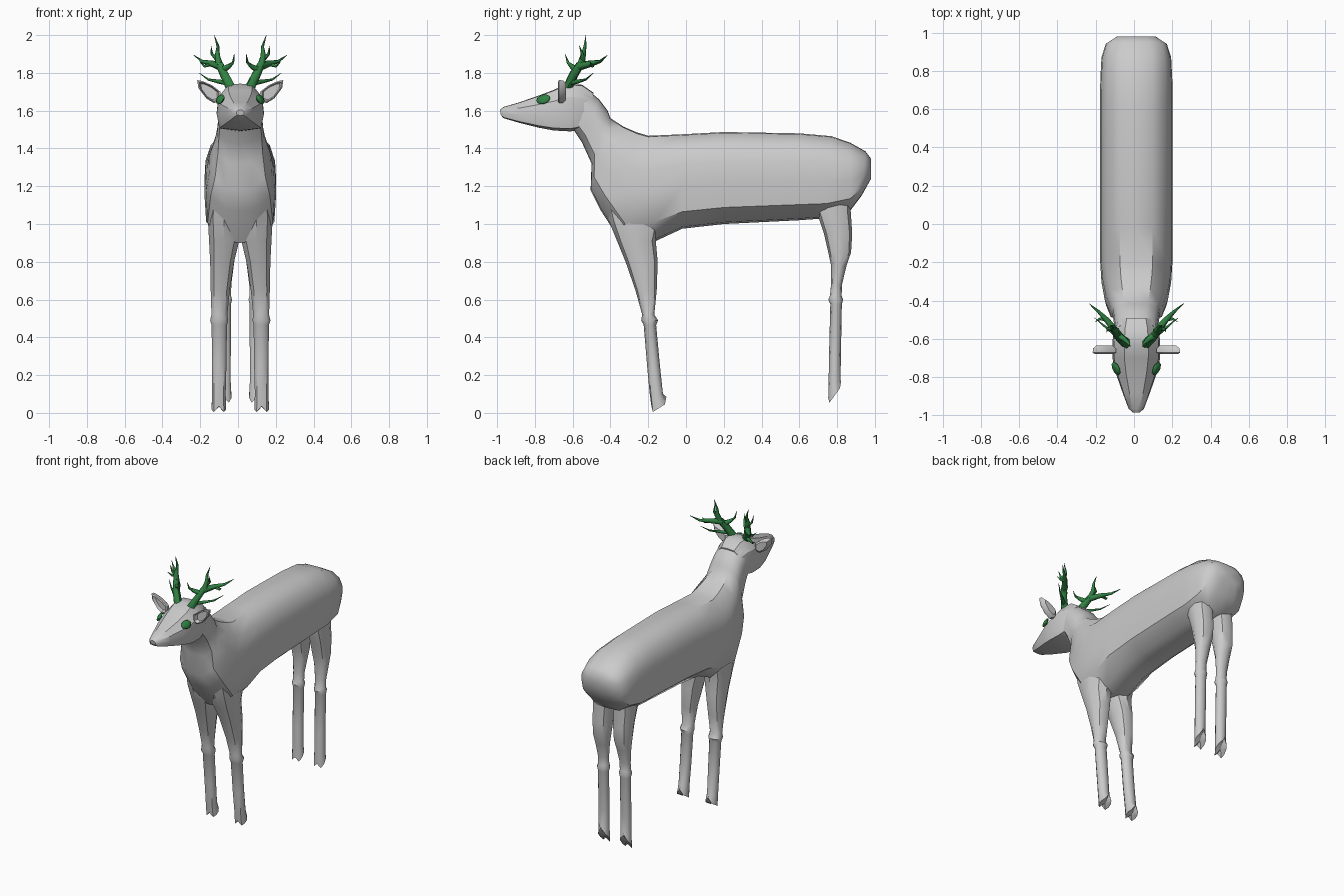
import bpy, bmesh, math
from mathutils import Vector

CX = 0.012  # symmetry plane


def material(name, rgb):
    m = bpy.data.materials.new(name)
    m.diffuse_color = (*rgb, 1)
    return m


GREY = material("light grey", (0.6, 0.6, 0.6))
GREEN = material("forest green", (0.03, 0.22, 0.055))


def finish(name, bm, mat, angle=40):
    bmesh.ops.recalc_face_normals(bm, faces=bm.faces)
    me = bpy.data.meshes.new(name)
    bm.to_mesh(me)
    bm.free()
    me.materials.append(mat)
    ob = bpy.data.objects.new(name, me)
    bpy.context.collection.objects.link(ob)
    bpy.ops.object.select_all(action='DESELECT')
    ob.select_set(True)
    bpy.context.view_layer.objects.active = ob
    bpy.ops.object.shade_smooth_by_angle(angle=math.radians(angle))
    return ob


def loft(bm, rings):
    """Skin closed rings of points and cap both ends."""
    vs = [[bm.verts.new(p) for p in r] for r in rings]
    n = len(vs[0])
    for a, b in zip(vs, vs[1:]):
        for i in range(n):
            j = (i + 1) % n
            bm.faces.new((a[i], a[j], b[j], b[i]))
    for r in (vs[0], vs[-1]):
        c = bm.verts.new(sum((v.co for v in r), Vector()) / n)
        for i in range(n):
            bm.faces.new((r[i], r[(i + 1) % n], c))


def section(profile, ty, tz, by, bz, w):
    """Mirrored cross-section between a top and a bottom point."""
    half = [(a * w, by + (ty - by) * t, bz + (tz - bz) * t) for a, t in profile]
    right = [Vector((CX + x, y, z)) for x, y, z in half]
    left = [Vector((CX - x, y, z)) for x, y, z in half[-2:0:-1]]
    return right + left


# Torso and neck, from rump to throat: top y, z, bottom y, z, half width
TORSO = [(0, 1), (0.45, 0.99), (0.82, 0.86), (0.97, 0.68), (1, 0.45), (0.95, 0.18), (0.5, 0.02), (0, 0)]
bm = bmesh.new()
loft(bm, [section(TORSO, *r) for r in (
    (0.98, 1.345, 0.98, 1.24, 0.10), (0.95, 1.385, 0.93, 1.15, 0.16),
    (0.87, 1.43, 0.87, 1.07, 0.182), (0.77, 1.465, 0.74, 1.03, 0.188),
    (0.60, 1.48, 0.60, 1.02, 0.19), (0.20, 1.487, 0.20, 1.0, 0.19),
    (-0.02, 1.475, -0.02, 0.975, 0.19), (-0.20, 1.467, -0.16, 0.91, 0.19),
    (-0.26, 1.485, -0.34, 0.90, 0.182), (-0.33, 1.515, -0.45, 1.07, 0.165),
    (-0.40, 1.56, -0.505, 1.18, 0.14), (-0.415, 1.60, -0.50, 1.32, 0.125),
    (-0.46, 1.66, -0.55, 1.43, 0.118), (-0.52, 1.71, -0.61, 1.52, 0.11))])
finish("body", bm, GREY)

# Wedge-shaped head, from nose to nape
HEAD = [(0, 1), (0.5, 0.98), (0.93, 0.72), (1, 0.4), (0.88, 0.06), (0, 0)]
bm = bmesh.new()
loft(bm, [section(HEAD, *r) for r in (
    (-0.985, 1.605, -0.98, 1.575, 0.02), (-0.965, 1.62, -0.965, 1.56, 0.04),
    (-0.88, 1.645, -0.88, 1.535, 0.072), (-0.78, 1.68, -0.78, 1.51, 0.107),
    (-0.70, 1.71, -0.70, 1.495, 0.125), (-0.63, 1.743, -0.61, 1.49, 0.125),
    (-0.55, 1.737, -0.56, 1.50, 0.118), (-0.49, 1.695, -0.52, 1.53, 0.10))])
finish("head", bm, GREY, 32)


def leg(name, s, rows, toe):
    """Rows: z, front y, back y, inner x, outer x. Toe: front z, back z of the sole."""
    rings = []
    for k, (z, yf, yb, xi, xo) in enumerate(rows):
        ring = []
        for i in range(10):
            a = 2 * math.pi * i / 10
            c, d = math.cos(a), math.sin(a)
            x = (xi + xo) / 2 + (xo - xi) / 2 * math.copysign(abs(d) ** 0.8, d) * 1.03
            y = (yf + yb) / 2 + (yb - yf) / 2 * c
            zz = z
            if k == len(rows) - 1:  # sloping cloven sole
                zz = toe[0] + (toe[1] - toe[0]) * (c + 1) / 2
                zz += 0.035 if abs(d) < 0.1 else 0
            ring.append(Vector((CX + s * x, y, zz)))
        rings.append(ring)
    bm = bmesh.new()
    loft(bm, rings)
    finish(name, bm, GREY)


FRONT = [(1.22, -0.46, -0.12, 0.0, 0.165), (1.02, -0.41, -0.13, 0.0, 0.172),
         (0.91, -0.365, -0.16, 0.005, 0.166), (0.80, -0.32, -0.15, 0.032, 0.16),
         (0.65, -0.268, -0.155, 0.055, 0.157), (0.52, -0.232, -0.168, 0.068, 0.153),
         (0.49, -0.237, -0.148, 0.064, 0.16), (0.465, -0.224, -0.158, 0.07, 0.152),
         (0.25, -0.206, -0.138, 0.073, 0.15), (0.10, -0.192, -0.122, 0.077, 0.15),
         (0.0, -0.183, -0.104, 0.074, 0.152)]
REAR = [(1.18, 0.68, 0.88, 0.015, 0.15), (1.07, 0.69, 0.872, 0.015, 0.15),
        (0.95, 0.73, 0.88, 0.018, 0.145), (0.85, 0.753, 0.874, 0.024, 0.142),
        (0.78, 0.768, 0.85, 0.034, 0.135), (0.68, 0.768, 0.826, 0.047, 0.125),
        (0.62, 0.762, 0.824, 0.048, 0.125), (0.60, 0.753, 0.832, 0.043, 0.13),
        (0.575, 0.764, 0.825, 0.049, 0.125), (0.30, 0.757, 0.82, 0.05, 0.124),
        (0.16, 0.755, 0.818, 0.05, 0.124), (0.1, 0.753, 0.822, 0.047, 0.127)]


def tube(bm, pts, r0, r1, s):
    """Tapered six-sided tine through the points."""
    pts = [Vector((CX + s * x, y, z)) for x, y, z in pts]
    rings = []
    for i, p in enumerate(pts):
        t = (pts[min(i + 1, len(pts) - 1)] - pts[max(i - 1, 0)]).normalized()
        u = t.cross(Vector((0.3, 1, 0.1))).normalized()
        v = t.cross(u)
        r = r0 + (r1 - r0) * i / (len(pts) - 1)
        rings.append([p + r * (u * math.cos(a * math.pi / 3) + v * math.sin(a * math.pi / 3))
                      for a in range(6)])
    loft(bm, rings)


TINES = [  # points, start radius, end radius
    ([(0.05, -0.625, 1.72), (0.085, -0.595, 1.79), (0.11, -0.56, 1.845)], 0.027, 0.021),
    ([(0.105, -0.565, 1.835), (0.155, -0.50, 1.85), (0.20, -0.455, 1.86), (0.248, -0.415, 1.895)], 0.024, 0.001),
    ([(0.108, -0.56, 1.83), (0.122, -0.545, 1.89), (0.118, -0.535, 1.94), (0.138, -0.53, 2.0)], 0.022, 0.001),
    ([(0.12, -0.545, 1.87), (0.15, -0.55, 1.90), (0.155, -0.565, 1.945)], 0.014, 0.001),
    ([(0.095, -0.58, 1.815), (0.06, -0.605, 1.835), (0.038, -0.625, 1.855), (0.032, -0.64, 1.90)], 0.019, 0.001),
    ([(0.15, -0.50, 1.85), (0.19, -0.495, 1.835), (0.215, -0.51, 1.86)], 0.014, 0.001),
    ([(0.06, -0.615, 1.745), (0.12, -0.57, 1.755), (0.17, -0.53, 1.765), (0.218, -0.49, 1.80)], 0.015, 0.001)]
EAR = [(0.105, 1.70), (0.15, 1.735), (0.20, 1.757), (0.228, 1.762), (0.222, 1.72),
       (0.18, 1.665), (0.14, 1.64), (0.105, 1.65)]

for s, side in ((1, "right"), (-1, "left")):
    leg("front_leg_" + side, s, FRONT, (0.0, 0.05))
    leg("rear_leg_" + side, s, REAR, (0.045, 0.14))

    # Ear: leaf outline with a dished front
    bm = bmesh.new()
    mid = Vector((0.165, 1.70))
    rings = []
    for y, k in ((-0.655, 0.7), (-0.678, 0.85), (-0.672, 1.0), (-0.65, 0.97), (-0.635, 0.7)):
        rings.append([Vector((CX + s * (mid.x + (x - mid.x) * k), y, mid.y + (z - mid.y) * k))
                      for x, z in EAR])
    loft(bm, rings)
    finish("ear_" + side, bm, GREY)

    # Eye: flattened almond
    bm = bmesh.new()
    bmesh.ops.create_uvsphere(bm, u_segments=8, v_segments=6, radius=1)
    for v in bm.verts:
        x, y, z = v.co
        v.co = (CX + s * (0.106 + 0.016 * x - 0.012 * z) + s * 0.012 * y,
                -0.755 + 0.036 * y, 1.66 + 0.025 * z + 0.006 * y)
    finish("eye_" + side, bm, GREEN, 60)

    # Antler
    bm = bmesh.new()
    for pts, r0, r1 in TINES:
        tube(bm, pts, r0, r1, s)
    finish("antler_" + side, bm, GREEN, 60)
